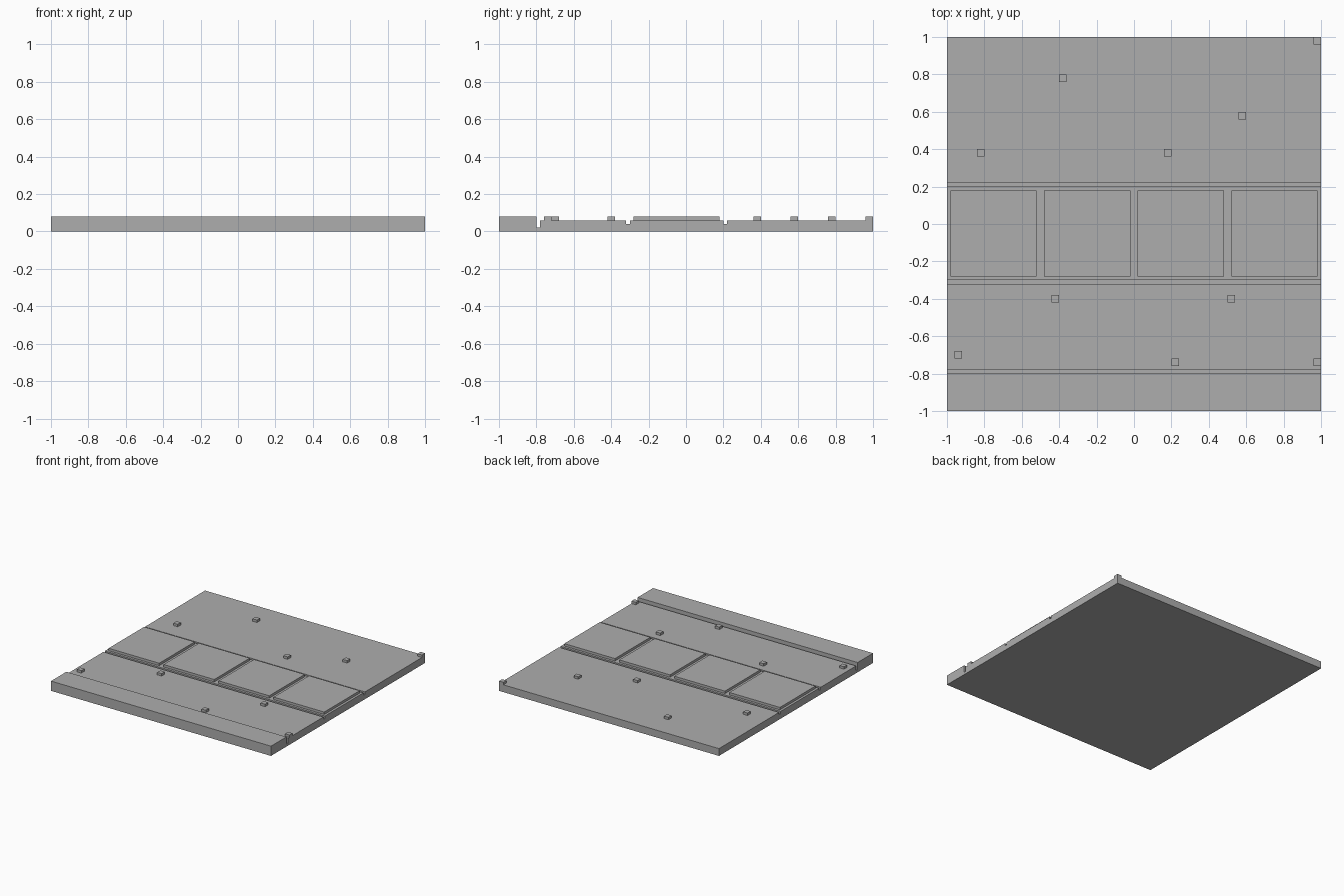
import bpy, bmesh

if "Cube" in bpy.data.objects:
    bpy.data.objects.remove(bpy.data.objects["Cube"])

BASE, TOP = 0.06, 0.08   # road surface and raised height

# Dark grey paving colour
paving = bpy.data.materials.new("dark_grey_paving")
paving.diffuse_color = (0.42, 0.42, 0.42, 1)
paving.use_nodes = True
paving.node_tree.nodes["Principled BSDF"].inputs["Base Color"].default_value = paving.diffuse_color


def make_object(name, bm):
    bmesh.ops.recalc_face_normals(bm, faces=bm.faces)
    mesh = bpy.data.meshes.new(name)
    bm.to_mesh(mesh)
    bm.free()
    mesh.materials.append(paving)
    obj = bpy.data.objects.new(name, mesh)
    bpy.context.collection.objects.link(obj)
    return obj


def raised_block(name, x, y, size):
    """Square block standing on the slab surface."""
    bm = bmesh.new()
    bmesh.ops.create_cube(bm, size=1)
    bmesh.ops.scale(bm, vec=(size, size, TOP - BASE), verts=bm.verts)
    bmesh.ops.translate(bm, vec=(x, y, (TOP + BASE) / 2), verts=bm.verts)
    return make_object(name, bm)


# Grooved slab: side profile (y, z) extruded across x
profile = [(-1, 0), (-1, TOP), (-0.8, TOP),
           (-0.8, 0.02), (-0.78, 0.02), (-0.78, BASE)]
for y in (-0.32, 0.20):
    profile += [(y, BASE), (y, 0.04), (y + 0.02, 0.04), (y + 0.02, BASE)]
profile += [(1, BASE), (1, 0)]

bm = bmesh.new()
side = bm.faces.new([bm.verts.new((-1, y, z)) for y, z in profile])
ext = bmesh.ops.extrude_face_region(bm, geom=[side], use_keep_orig=True)
bmesh.ops.translate(bm, vec=(2, 0, 0),
                    verts=[v for v in ext["geom"] if isinstance(v, bmesh.types.BMVert)])
make_object("grooved_slab", bm)

# Row of four paving panels between the grooves
for i in range(4):
    raised_block(f"paving_panel_{i + 1}", -0.75 + 0.5 * i, -0.05, 0.46)

# Scattered small studs
studs = [(-0.38, 0.78), (0.58, 0.58), (-0.82, 0.38), (0.18, 0.38), (0.98, 0.98),
         (-0.42, -0.40), (0.52, -0.40), (-0.94, -0.70), (0.22, -0.74), (0.98, -0.74)]
for i, (x, y) in enumerate(studs):
    raised_block(f"stud_{i + 1}", x, y, 0.04)
